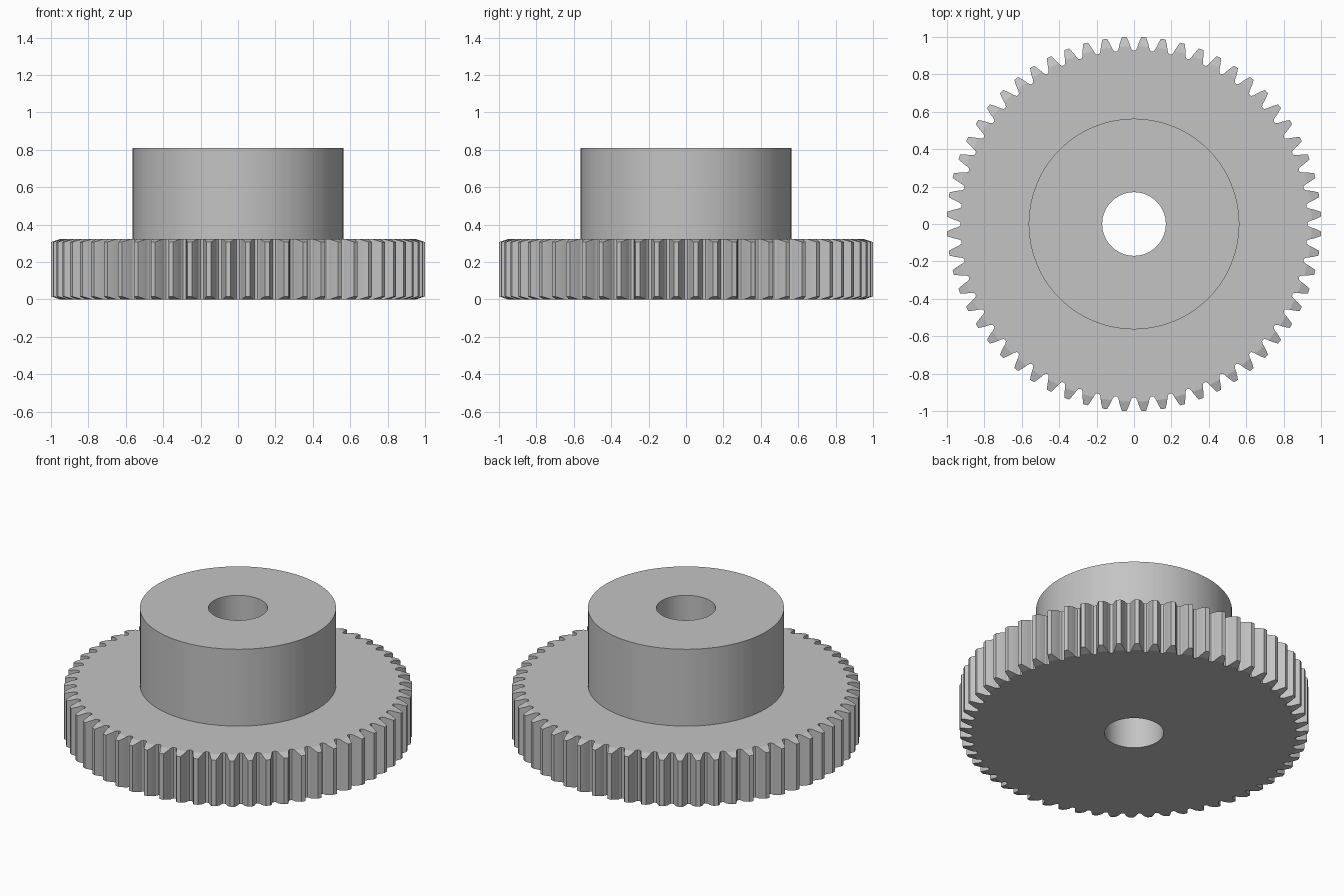
import bpy, bmesh, math

old = bpy.data.objects.get("Cube")
if old:
    bpy.data.objects.remove(old, do_unlink=True)

# Main dimensions
TEETH = 60
R_TIP, R_PITCH, R_ROOT, R_CHAMFER = 1.0008, 0.968, 0.927, 0.95
R_HUB, R_BORE = 0.563, 0.17
Z_WHEEL, Z_HUB, CHAMFER_H = 0.323, 0.81, 0.016
R_BASE = R_PITCH * math.cos(math.radians(20))


def involute(r):
    a = math.acos(R_BASE / r)
    return math.tan(a) - a


def half_angle(r):
    """Half the angular thickness of a tooth at radius r."""
    return math.pi / (2 * TEETH) + involute(R_PITCH) - involute(r)


# One pitch of the outline: root, flank, tip, flank, root (angle, radius)
flank = [(-math.pi / TEETH + 0.009, 0.929)]
flank += [(-half_angle(r), r) for r in (0.94, R_CHAMFER, 0.967, 0.984, R_TIP)]
pitch = [(-math.pi / TEETH, R_ROOT)] + flank + [(-a, r) for a, r in reversed(flank)]
outline = [(a + math.pi * (2 * i + 1) / TEETH, r)
           for i in range(TEETH) for a, r in pitch]

bm = bmesh.new()


def vert(angle, r, z):
    return bm.verts.new((r * math.cos(angle), r * math.sin(angle), z))


def bridge(ring_a, ring_b):
    n = len(ring_a)
    for i in range(n):
        j = (i + 1) % n
        bm.faces.new((ring_a[i], ring_a[j], ring_b[j], ring_b[i]))


# Toothed rim, with the tooth ends relieved by a shallow cone
low, high = [], []
for a, r in outline:
    dz = CHAMFER_H * max(0, (r - R_CHAMFER) / (R_TIP - R_CHAMFER))
    low.append(vert(a, r, dz))
    high.append(vert(a, r, Z_WHEEL - dz))
bridge(low, high)

# Conical tooth ends
n = len(pitch)
for t in range(TEETH):
    tooth = [t * n + i for i, (a, r) in enumerate(pitch) if r >= R_CHAMFER]
    for ring in (low, high):
        m = len(tooth)
        for k in range(m // 2 - 1):
            bm.faces.new([ring[tooth[q]] for q in (k, k + 1, m - 2 - k, m - 1 - k)])

# Flat faces, hub and bore
cols = [i for i, (a, r) in enumerate(outline) if r <= R_CHAMFER]
rings = [[low[i] for i in cols]]
for r, z in ((R_BORE, 0), (R_BORE, Z_HUB), (R_HUB, Z_HUB), (R_HUB, Z_WHEEL)):
    rings.append([vert(outline[i][0], r, z) for i in cols])
rings.append([high[i] for i in cols])
for ring_a, ring_b in zip(rings, rings[1:]):
    bridge(ring_a, ring_b)

bmesh.ops.recalc_face_normals(bm, faces=bm.faces)
mesh = bpy.data.meshes.new("gear_wheel_with_hub")
bm.to_mesh(mesh)
bm.free()
gear = bpy.data.objects.new("gear_wheel_with_hub", mesh)
bpy.context.collection.objects.link(gear)

# Plain grey metal
grey = bpy.data.materials.new("grey_metal")
grey.use_nodes = True
grey.diffuse_color = (0.55, 0.55, 0.55, 1)
grey.node_tree.nodes["Principled BSDF"].inputs["Base Color"].default_value = (0.55, 0.55, 0.55, 1)
mesh.materials.append(grey)

# Smooth curves, crisp edges
bpy.ops.object.select_all(action="DESELECT")
gear.select_set(True)
bpy.context.view_layer.objects.active = gear
bpy.ops.object.shade_smooth_by_angle(angle=math.radians(12))
